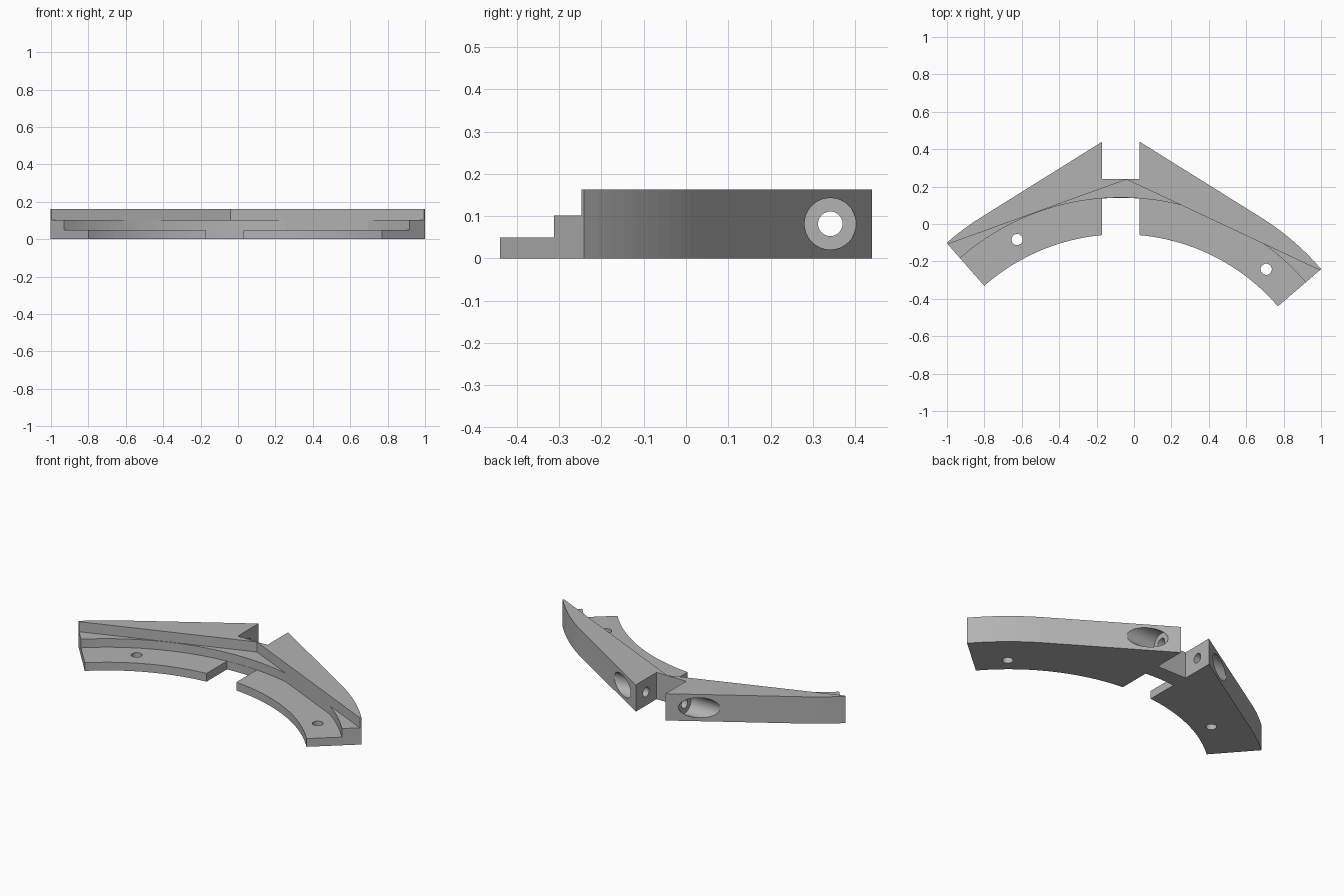
import bpy
import bmesh
from math import sin, cos, radians
from mathutils import Matrix, Vector

cube = bpy.data.objects.get("Cube")
if cube:
    bpy.data.objects.remove(cube, do_unlink=True)

grey = bpy.data.materials.new("plain grey")
grey.use_nodes = True
grey.diffuse_color = (0.45, 0.45, 0.45, 1)
grey.node_tree.nodes["Principled BSDF"].inputs["Base Color"].default_value = grey.diffuse_color

CX, CY = -0.07, -1.162                 # centre shared by every arc
R_IN, R_MID, R_OUT = 1.107, 1.303, 1.412
LEFT_END, RIGHT_END = -41.3, 49.3      # end angles, measured from +y
HEIGHT, STEP_LOW, STEP_HIGH = 0.163, 0.05, 0.102
SLOT = 0.1                             # half width of the central slot


def arc(r, a, b, n):
    angles = [radians(a + (b - a) * i / n) for i in range(n + 1)]
    return [(CX + r * sin(t), CY + r * cos(t)) for t in angles]


def finish(name, bm):
    bmesh.ops.recalc_face_normals(bm, faces=bm.faces)
    mesh = bpy.data.meshes.new(name)
    bm.to_mesh(mesh)
    bm.free()
    mesh.materials.append(grey)
    obj = bpy.data.objects.new(name, mesh)
    bpy.context.collection.objects.link(obj)
    return obj


def prism(name, points, z0, z1):
    bm = bmesh.new()
    face = bm.faces.new([bm.verts.new((x, y, z0)) for x, y in points])
    new = bmesh.ops.extrude_face_region(bm, geom=[face])["geom"]
    verts = [v for v in new if isinstance(v, bmesh.types.BMVert)]
    bmesh.ops.translate(bm, verts=verts, vec=(0, 0, z1 - z0))
    return finish(name, bm)


def rod(name, start, end, radius):
    start, end = Vector(start), Vector(end)
    axis = end - start
    turn = axis.to_track_quat("Z", "Y").to_matrix().to_4x4()
    bm = bmesh.new()
    bmesh.ops.create_cone(bm, cap_ends=True, segments=32, radius1=radius, radius2=radius,
                          depth=axis.length, matrix=Matrix.Translation((start + end) / 2) @ turn)
    return finish(name, bm)


def boolean(target, cutter, operation="DIFFERENCE"):
    cutter.hide_render = True
    mod = target.modifiers.new("cut", "BOOLEAN")
    mod.operation = operation
    mod.solver = "EXACT"
    mod.object = cutter
    bpy.context.view_layer.objects.active = target
    bpy.ops.object.modifier_apply(modifier=mod.name)
    bpy.data.objects.remove(cutter, do_unlink=True)


# Curved bracket body with a slot at the front and at the back
outline = (arc(R_OUT, LEFT_END, -32, 6)
           + [(CX - SLOT, 0.44), (CX - SLOT, 0.24), (CX + SLOT, 0.24), (CX + SLOT, 0.44)]
           + arc(R_OUT, 32, RIGHT_END, 10)
           + arc(R_IN, RIGHT_END, 5.18, 24)
           + arc(R_MID - 0.001, 4.405, -4.405, 4)
           + arc(R_IN, -5.18, LEFT_END, 20))
bracket = prism("curved_bracket", outline, 0, HEIGHT)

# Upper step follows two straight lines, the lower step an arc
front_of_lines = [(-1.2, -0.182), (-0.04, 0.238), (1.2, -0.344), (1.2, -1.5), (-1.2, -1.5)]
boolean(bracket, prism("upper_step_cutter", front_of_lines, STEP_HIGH, 0.3))
lower = prism("lower_step_cutter", arc(R_MID, -60, 60, 64) + [(CX, CY)], STEP_LOW, 0.13)
boolean(lower, prism("line_limit", front_of_lines, -0.1, 0.4), "INTERSECT")
boolean(bracket, lower)

# Upright screw holes
for x, y in ((-0.625, -0.083), (0.707, -0.242)):
    boolean(bracket, rod("screw_hole_cutter", (x, y, -0.1), (x, y, 0.3), 0.03))

# Cross bolt holes with counterbores open to the sloping back faces
for side in (-1, 1):
    def at(d):
        return (CX + side * d, 0.341, 0.082)
    boolean(bracket, rod("bolt_hole_cutter", at(0.05), at(0.6), 0.029))
    boolean(bracket, rod("counterbore_cutter", at(SLOT + 0.06), at(0.6), 0.061))
